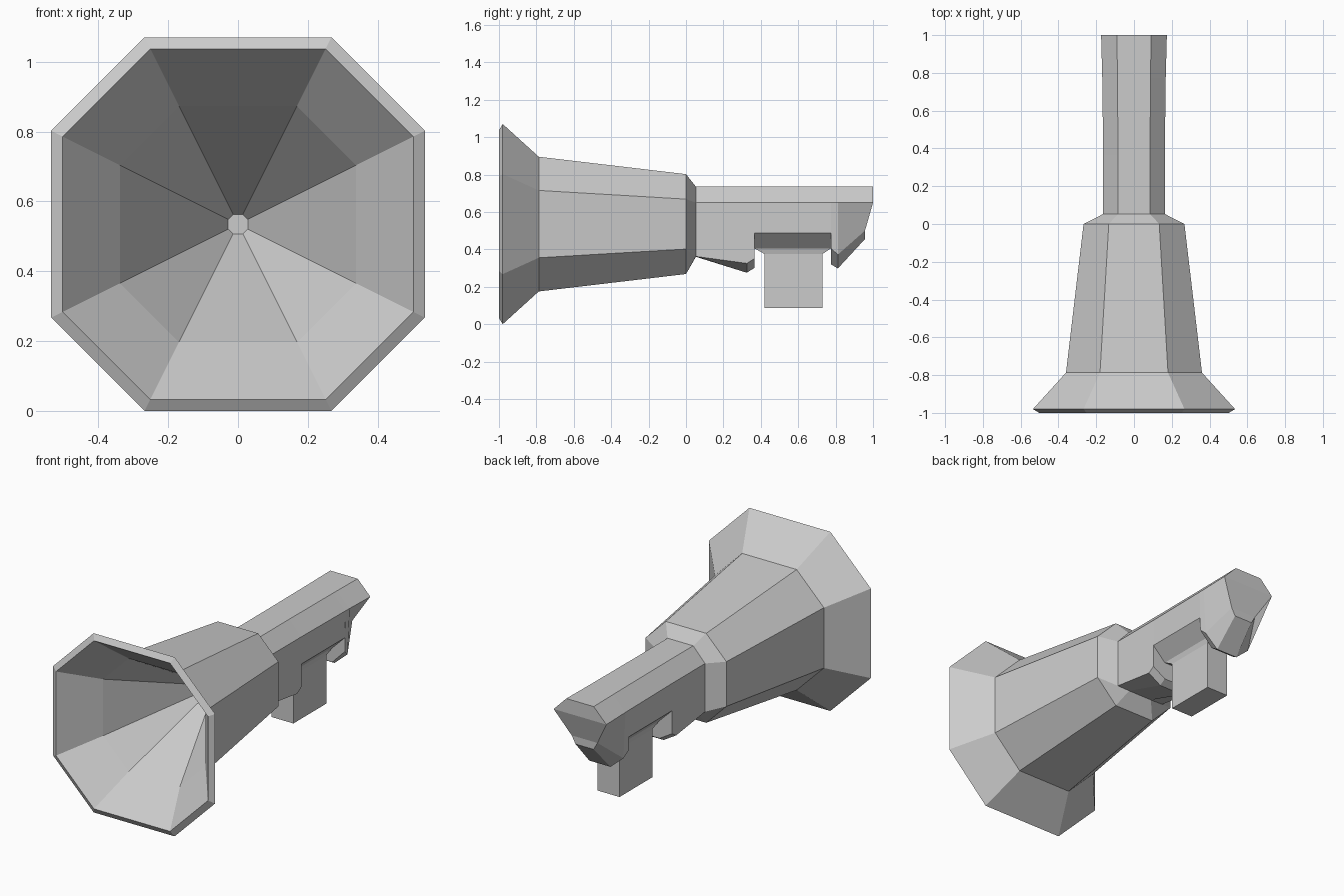
import bpy, bmesh

if "Cube" in bpy.data.objects:
    bpy.data.objects.remove(bpy.data.objects["Cube"])

CZ = 0.535  # height of the horn axis


def loft(name, rings):
    """Skin mirrored 8-point rings; each ring is 4 right-hand points, top to bottom."""
    bm = bmesh.new()
    loops = []
    for half in rings:
        full = half + [(-x, y, z) for x, y, z in reversed(half)]
        loops.append([bm.verts.new(p) for p in full])
    for a, b in zip(loops, loops[1:]):
        for i in range(8):
            j = (i + 1) % 8
            bm.faces.new((a[i], a[j], b[j], b[i]))
    # end caps as strips running across the mirror plane
    for r in (loops[0], loops[-1]):
        for i in range(3):
            bm.faces.new((r[i], r[i + 1], r[6 - i], r[7 - i]))
    bmesh.ops.remove_doubles(bm, verts=bm.verts, dist=1e-5)
    bmesh.ops.dissolve_degenerate(bm, edges=bm.edges, dist=1e-5)
    bmesh.ops.recalc_face_normals(bm, faces=bm.faces)
    me = bpy.data.meshes.new(name)
    bm.to_mesh(me)
    bm.free()
    ob = bpy.data.objects.new(name, me)
    bpy.context.collection.objects.link(ob)
    return ob


def octagon(y, a):
    h = a / 2
    return [(h, y, CZ + a), (a, y, CZ + h), (a, y, CZ - h), (h, y, CZ - a)]


def section(y, w, lower_w, side_z, bottom_w, bottom_z, low_y=None):
    ly = y if low_y is None else low_y
    return [(w * 0.52, y, 0.735), (w, y, 0.65),
            (lower_w, ly, side_z), (bottom_w, ly, bottom_z)]


# Horn: inner cone, flared mouth, rim, outer shell, collar
collar = section(0.053, 0.163, 0.163, 0.362, 0.08, 0.36)
horn = [octagon(y, a) for y, a in (
    (-0.26, 0.028), (-0.79, 0.338), (-1.0, 0.502), (-0.98, 0.535),
    (-0.787, 0.36), (0.0, 0.267))]
loft("horn", horn + [collar])

# Grip: body with a notch for the trigger and a sloped tail
loft("grip", [
    collar,
    section(0.325, 0.163, 0.163, 0.325, 0.08, 0.275),
    section(0.365, 0.163, 0.163, 0.35, 0.08, 0.30),
    section(0.365, 0.163, 0.163, 0.487, 0.08, 0.405),
    section(0.775, 0.168, 0.163, 0.487, 0.08, 0.405),
    section(0.775, 0.168, 0.163, 0.405, 0.08, 0.32),
    section(0.812, 0.169, 0.155, 0.372, 0.07, 0.298),
    section(1.0, 0.174, 0.085, 0.50, 0.06, 0.455, low_y=0.957),
])

# Trigger block: tapered top and straight post
bm = bmesh.new()
levels = []
for z, w, y0, y1 in ((0.42, 0.08, 0.366, 0.774), (0.405, 0.08, 0.366, 0.774),
                     (0.375, 0.072, 0.42, 0.73), (0.087, 0.072, 0.42, 0.73)):
    levels.append([bm.verts.new(p) for p in
                   ((-w, y0, z), (w, y0, z), (w, y1, z), (-w, y1, z))])
for a, b in zip(levels, levels[1:]):
    for i in range(4):
        j = (i + 1) % 4
        bm.faces.new((a[i], a[j], b[j], b[i]))
bm.faces.new(levels[0])
bm.faces.new(levels[-1])
bmesh.ops.recalc_face_normals(bm, faces=bm.faces)
mesh = bpy.data.meshes.new("trigger")
bm.to_mesh(mesh)
bm.free()
bpy.context.collection.objects.link(bpy.data.objects.new("trigger", mesh))
